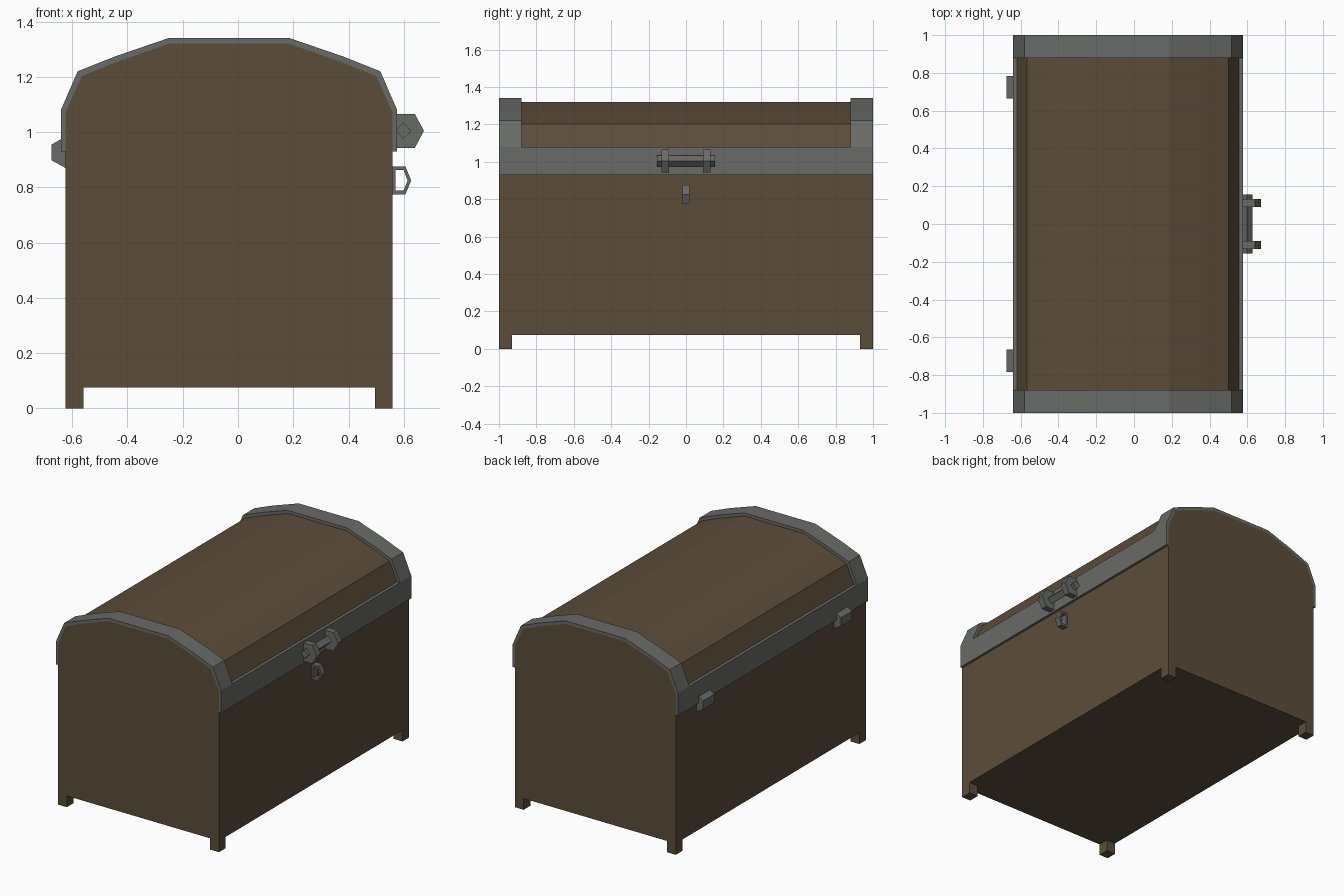
import bpy, bmesh

if "Cube" in bpy.data.objects:
    bpy.data.objects.remove(bpy.data.objects["Cube"])


def material(name, rgb):
    m = bpy.data.materials.new(name)
    m.diffuse_color = (*rgb, 1)
    m.use_nodes = True
    m.node_tree.nodes["Principled BSDF"].inputs["Base Color"].default_value = m.diffuse_color
    return m


WOOD = material("dark wood", (0.105, 0.073, 0.042))
IRON = material("grey iron", (0.141, 0.147, 0.135))
CX = -0.0325  # middle of the box across x


def extrude(name, outline, y0, y1, mat, hole=None):
    """Extrude an xz outline along y; an optional hole outline has the same point count."""
    bm = bmesh.new()
    n = len(outline)
    loops = [[[bm.verts.new((x, y, z)) for x, z in pts] for y in (y0, y1)]
             for pts in ([outline] + ([hole] if hole else []))]
    for a, b in loops:
        for i in range(n):
            j = (i + 1) % n
            bm.faces.new((a[i], a[j], b[j], b[i]))
    if hole:
        for k in (0, 1):
            o, h = loops[0][k], loops[1][k]
            for i in range(n):
                j = (i + 1) % n
                bm.faces.new((o[i], o[j], h[j], h[i]))
    else:
        bm.faces.new(loops[0][0])
        bm.faces.new(loops[0][1])
    bmesh.ops.recalc_face_normals(bm, faces=bm.faces)
    me = bpy.data.meshes.new(name)
    bm.to_mesh(me)
    bm.free()
    me.materials.append(mat)
    ob = bpy.data.objects.new(name, me)
    bpy.context.collection.objects.link(ob)
    return ob


def arch(half):
    """Mirror half of an arch, given as (distance from middle, z) from bottom to top."""
    return [(CX + d, z) for d, z in half] + [(CX - d, z) for d, z in reversed(half)]


def rect(x0, x1, z0, z1):
    return [(x0, z0), (x1, z0), (x1, z1), (x0, z1)]


# Wooden box with faceted barrel lid
lid = [(0.5925, 1.07), (0.533, 1.203), (0.404, 1.255), (0.217, 1.32)]
extrude("chest_body", arch([(0.5925, 0.075)] + lid), -1, 1, WOOD)

# Feet
for sx in (-1, 1):
    for sy in (-1, 1):
        xs = sorted((CX + sx * 0.5925, CX + sx * 0.5275))
        ys = sorted((sy * 0.93, sy))
        extrude("foot", rect(*xs, 0, 0.075), *ys, WOOD)

# Iron arches at both ends of the lid
rim = [(0.6085, 0.93), (0.6085, 1.08), (0.548, 1.22), (0.41, 1.275), (0.22, 1.34)]
inner = [(0.5925, 0.93)] + lid
arch_outline = arch(rim) + arch(inner)[::-1]
for s in (-1, 1):
    extrude("end_arch", arch_outline, *sorted((s * 0.88, s)), IRON)

# Iron bands along both long sides
for s in (-1, 1):
    band = [(CX + s * d, z) for d, z in
            ((0.59, 0.93), (0.6085, 0.93), (0.6085, 1.08), (0.588, 1.08))]
    extrude("side_band", band, -0.88, 0.88, IRON)

# Hinges at the back of the lid
hinge = [(-0.62, 0.868), (-0.675, 0.898), (-0.675, 0.955), (-0.64, 0.975), (-0.62, 0.975)]
for s in (-1, 1):
    extrude("hinge", hinge, *sorted((s * 0.665, s * 0.783)), IRON)

# Latch: two brackets holding a sliding bolt
bracket = [(0.57, 0.943), (0.64, 0.943), (0.673, 1.005), (0.64, 1.066), (0.57, 1.066)]
for s in (-1, 1):
    extrude("latch_bracket", bracket, *sorted((s * 0.09, s * 0.132)), IRON)
bolt = [(0.572, 1.005), (0.598, 0.975), (0.627, 1.005), (0.598, 1.035)]
extrude("latch_bolt", bolt, -0.155, 0.155, IRON)

# Staple under the latch
staple = [(0.555, 0.775), (0.606, 0.775), (0.627, 0.825), (0.606, 0.876), (0.555, 0.876)]
staple_hole = [(0.57, 0.788), (0.599, 0.788), (0.614, 0.825), (0.599, 0.863), (0.57, 0.863)]
extrude("latch_staple", staple, -0.02, 0.02, IRON, staple_hole)
